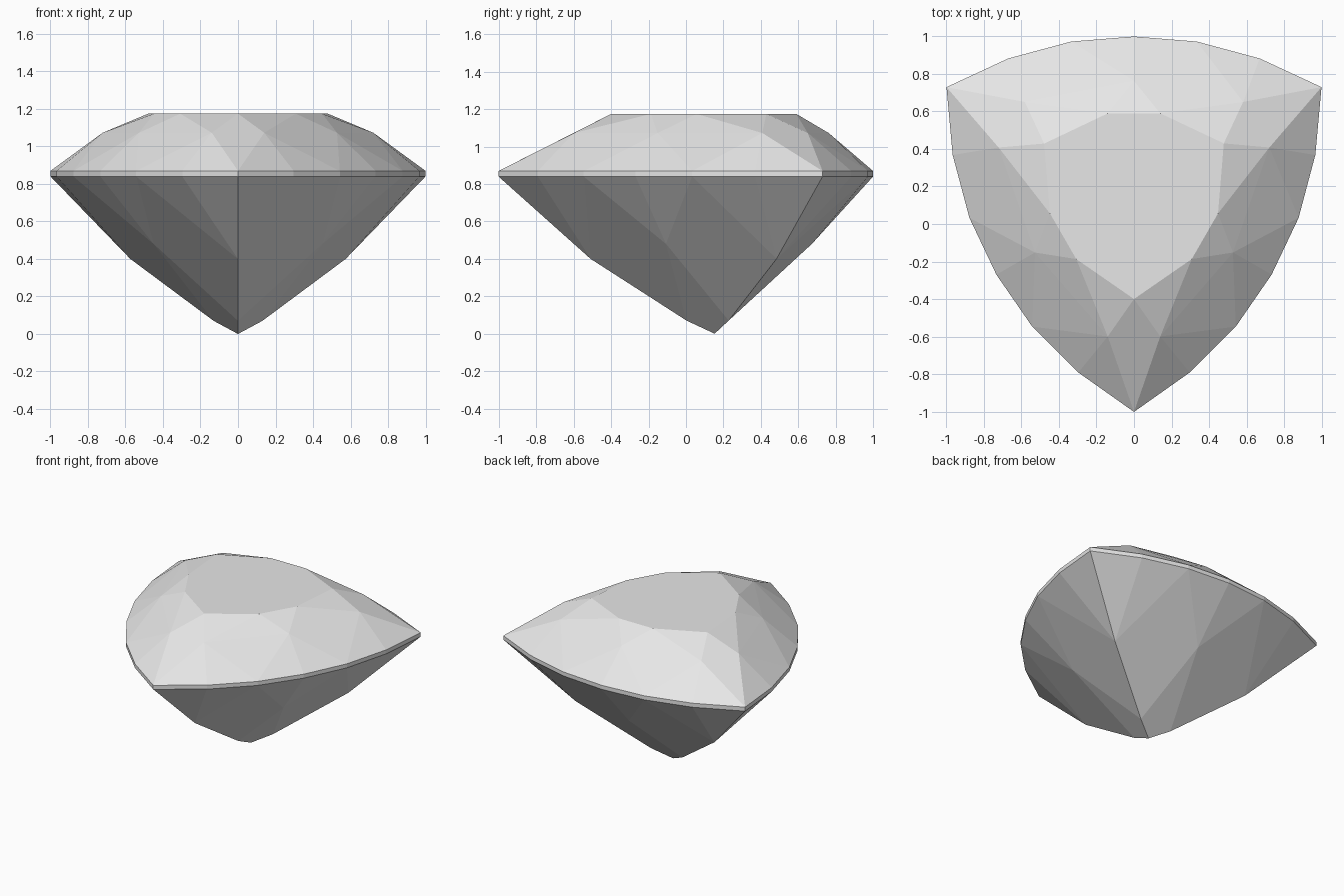
import bpy, bmesh
from math import radians
from mathutils import Matrix, Vector

cube = bpy.data.objects.get("Cube")
if cube:
    bpy.data.objects.remove(cube, do_unlink=True)

# Heights of the cut
GIRDLE_LOW, GIRDLE_TOP, CROWN, TABLE = 0.84, 0.87, 1.073, 1.175
CENTRE = Vector((0, 0.153, 0))

# One third of the stone, on the side facing +y, measured from its axis
girdle = [(0, 0.847), (0.335, 0.82), (0.67, 0.73), (1.0, 0.577)]
third = [(x, y, z) for x, y in girdle for z in (GIRDLE_LOW, GIRDLE_TOP)]
third += [
    (0.14, 0.437, TABLE), (0.479, 0.277, TABLE),        # table corners
    (0, 0.61, CROWN), (0.582, 0.498, CROWN),            # crown facets
    (0, 0.52, 0.48),                                    # pavilion side
    (0.574, 0.331, 0.40), (0.13, 0.075, 0.07),          # corner ridge
]

# Mirror the third, turn it three times, and close the facets around it
points = {(0, 0, 0)}
for x, y, z in third:
    for sign in (-1, 1):
        for turn in range(3):
            p = Matrix.Rotation(radians(120 * turn), 3, 'Z') @ Vector((sign * x, y, z))
            points.add(tuple(round(c, 3) + 0.0 for c in p))

bm = bmesh.new()
for p in sorted(points):
    bm.verts.new(Vector(p) + CENTRE)
bmesh.ops.remove_doubles(bm, verts=bm.verts[:], dist=0.006)
bmesh.ops.convex_hull(bm, input=bm.verts[:])
bmesh.ops.delete(bm, geom=[v for v in bm.verts if not v.link_faces], context='VERTS')
bmesh.ops.dissolve_limit(bm, angle_limit=radians(0.7), verts=bm.verts[:], edges=bm.edges[:])
bmesh.ops.recalc_face_normals(bm, faces=bm.faces[:])

mesh = bpy.data.meshes.new("gemstone")
bm.to_mesh(mesh)
bm.free()
gem = bpy.data.objects.new("gemstone", mesh)
bpy.context.collection.objects.link(gem)

# Plain pale grey
grey = bpy.data.materials.new("pale_grey")
grey.use_nodes = True
colour = (0.8, 0.8, 0.8, 1)
grey.diffuse_color = colour
for node in grey.node_tree.nodes:
    if node.type == 'BSDF_PRINCIPLED':
        node.inputs["Base Color"].default_value = colour
mesh.materials.append(grey)
